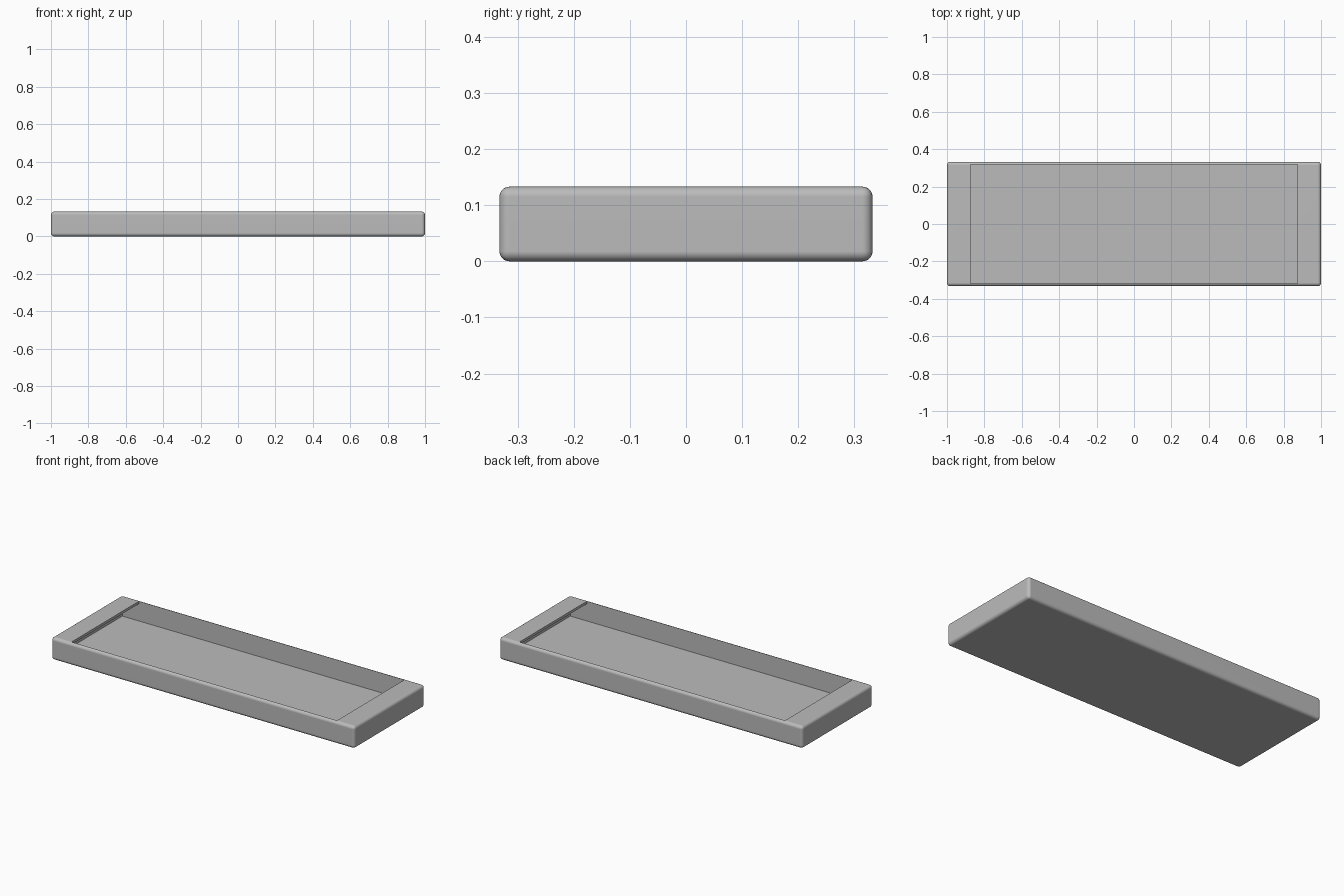
import bpy
import bmesh

LENGTH, WIDTH, HEIGHT = 2.0, 0.665, 0.133
WALL = 0.015
RADIUS = 0.018
OPENING_X = 0.875

default = bpy.data.objects.get("Cube")
if default:
    bpy.data.objects.remove(default, do_unlink=True)

# Single grey finish
grey = bpy.data.materials.new("plain grey")
colour = (0.5, 0.5, 0.5, 1.0)
grey.use_nodes = True
grey.diffuse_color = colour
grey.node_tree.nodes["Principled BSDF"].inputs["Base Color"].default_value = colour


def add_object(name, bm):
    """Turn a bmesh into a named grey object."""
    bmesh.ops.recalc_face_normals(bm, faces=bm.faces)
    mesh = bpy.data.meshes.new(name)
    bm.to_mesh(mesh)
    bm.free()
    mesh.materials.append(grey)
    obj = bpy.data.objects.new(name, mesh)
    bpy.context.collection.objects.link(obj)
    return obj


# Outer case: a block with all edges rounded
bm = bmesh.new()
bmesh.ops.create_cube(bm, size=1)
bmesh.ops.scale(bm, vec=(LENGTH, WIDTH, HEIGHT), verts=bm.verts)
bmesh.ops.translate(bm, vec=(0, 0, HEIGHT / 2), verts=bm.verts)
bmesh.ops.bevel(bm, geom=bm.edges[:], offset=RADIUS, offset_type='OFFSET',
                segments=6, profile=0.5, affect='EDGES')
case = add_object("hollow_case", bm)

# Hollow: wide under the end lips, narrower through the top opening
inner_x = LENGTH / 2 - WALL
inner_y = WIDTH / 2 - WALL
lip_z = HEIGHT - WALL
half = [(inner_x, WALL), (inner_x, lip_z),
        (OPENING_X, lip_z), (OPENING_X, HEIGHT + 0.1)]
outline = half + [(-x, z) for x, z in reversed(half)]
bm = bmesh.new()
profile = bm.faces.new([bm.verts.new((x, -inner_y, z)) for x, z in outline])
sweep = bmesh.ops.extrude_face_region(bm, geom=[profile])
moved = [v for v in sweep["geom"] if isinstance(v, bmesh.types.BMVert)]
bmesh.ops.translate(bm, vec=(0, 2 * inner_y, 0), verts=moved)
if profile.is_valid and len(bm.faces) < len(outline) + 2:
    bmesh.ops.holes_fill(bm, edges=bm.edges[:])
cutter = add_object("cavity_cutter", bm)
cutter.hide_render = True

# Cut the hollow, then drop the cutter
cut = case.modifiers.new("hollow", 'BOOLEAN')
cut.operation = 'DIFFERENCE'
cut.solver = 'EXACT'
cut.object = cutter
bpy.ops.object.select_all(action='DESELECT')
bpy.context.view_layer.objects.active = case
case.select_set(True)
bpy.ops.object.modifier_apply(modifier=cut.name)
bpy.data.objects.remove(cutter, do_unlink=True)

# Smooth rounded edges, crisp opening
bpy.ops.object.shade_smooth_by_angle()
normals = case.modifiers.new("flat_panels", 'WEIGHTED_NORMAL')
normals.keep_sharp = True
